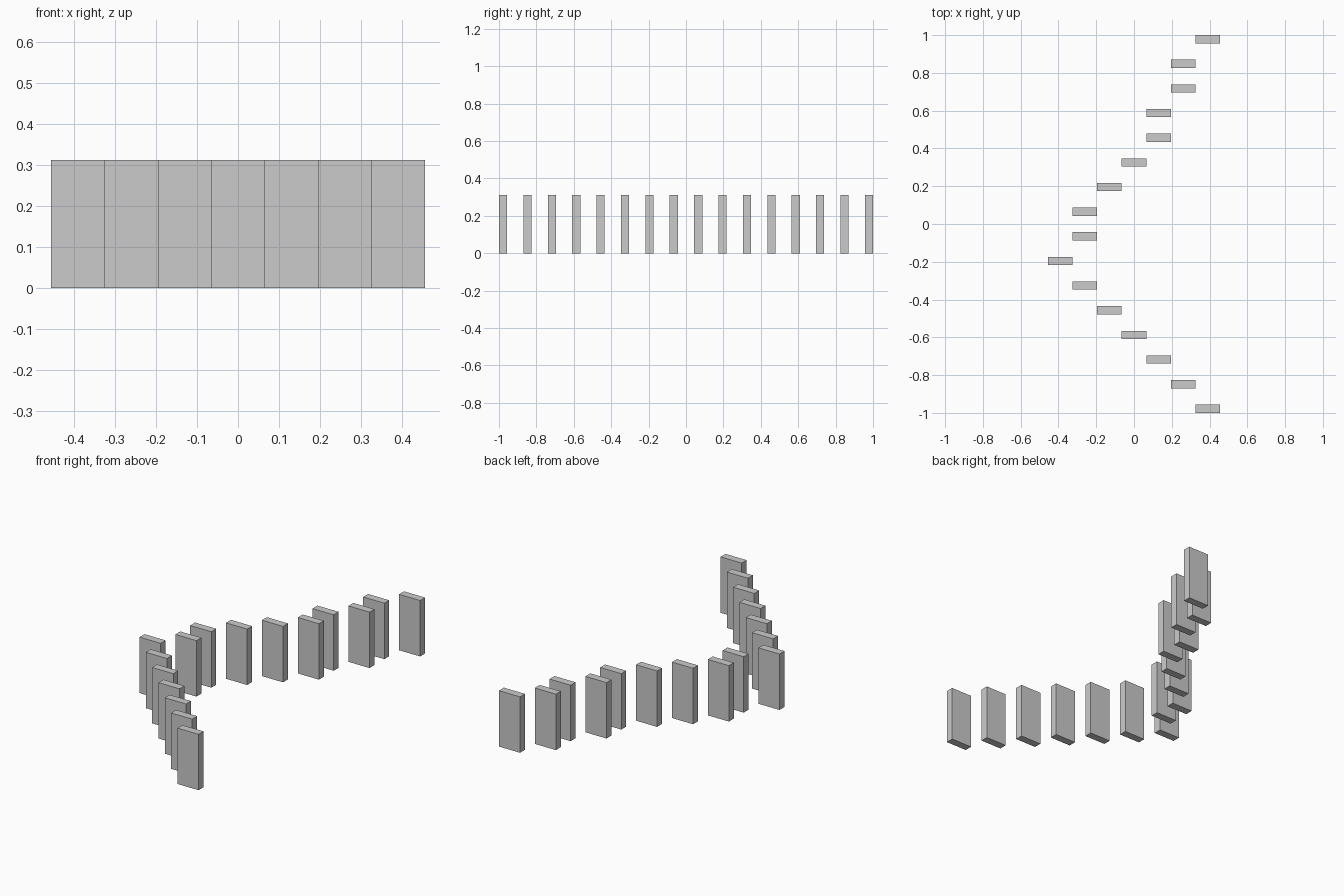
import bpy

if "Cube" in bpy.data.objects:
    bpy.data.objects.remove(bpy.data.objects["Cube"])

WIDTH, DEPTH, HEIGHT = 0.1304, 0.0435, 0.3125
PITCH = (2 - DEPTH) / 15

# Sideways column of each tile, front to back
columns = [3, 2, 1, 0, -1, -2, -3, -2, -2, -1, 0, 1, 1, 2, 2, 3]

# One shared box mesh standing on the ground
x, y = WIDTH / 2, DEPTH / 2
verts = [(sx * x, sy * y, z) for z in (0, HEIGHT)
         for sx, sy in ((-1, -1), (1, -1), (1, 1), (-1, 1))]
faces = [(3, 2, 1, 0), (4, 5, 6, 7)]
faces += [(i, (i + 1) % 4, (i + 1) % 4 + 4, i + 4) for i in range(4)]
mesh = bpy.data.meshes.new("tile")
mesh.from_pydata(verts, [], faces)

# Row of standing tiles
for i, col in enumerate(columns):
    tile = bpy.data.objects.new(f"standing_tile_{i + 1}", mesh)
    tile.location = (col * WIDTH, -1 + DEPTH / 2 + i * PITCH, 0)
    bpy.context.collection.objects.link(tile)
